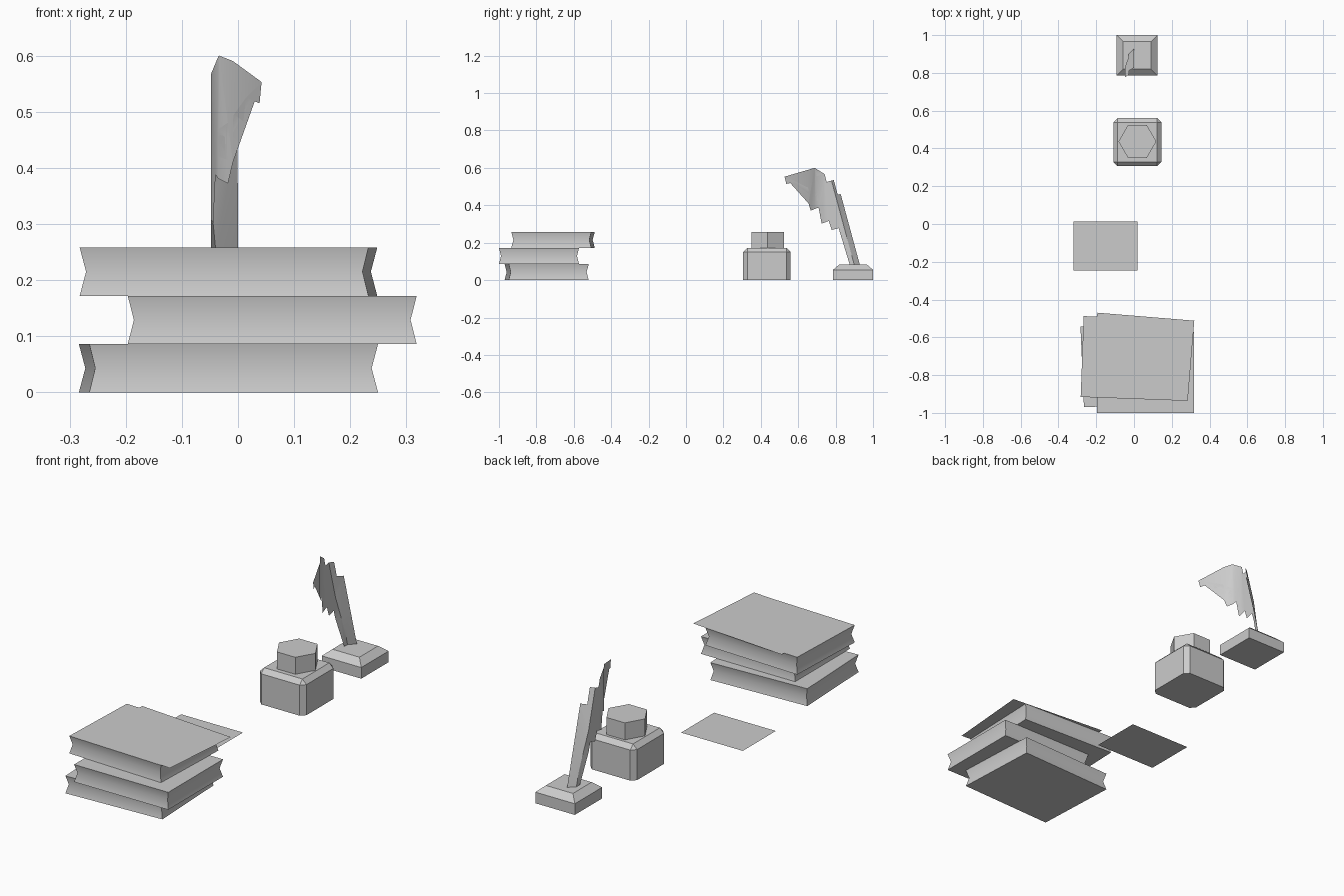
import bpy, bmesh, math
from mathutils import Matrix, Vector

cube = bpy.data.objects.get("Cube")
if cube:
    bpy.data.objects.remove(cube, do_unlink=True)

grey = bpy.data.materials.new("plain_grey")
grey.use_nodes = True
colour = (0.6, 0.6, 0.6, 1)
grey.diffuse_color = colour
grey.node_tree.nodes["Principled BSDF"].inputs["Base Color"].default_value = colour


def finish(name, bm, loc=(0, 0, 0), turn=0, smooth=False):
    """Turn a bmesh into a named object, with edges kept sharp if smooth."""
    mesh = bpy.data.meshes.new(name)
    bm.to_mesh(mesh)
    bm.free()
    mesh.materials.append(grey)
    obj = bpy.data.objects.new(name, mesh)
    bpy.context.collection.objects.link(obj)
    obj.location = loc
    obj.rotation_euler.z = math.radians(turn)
    if smooth:
        bpy.ops.object.select_all(action='DESELECT')
        obj.select_set(True)
        bpy.context.view_layer.objects.active = obj
        bpy.ops.object.shade_smooth_by_angle(angle=math.radians(35))
    return obj


def stack(rings):
    """Box built from stacked rectangles (half_x, half_y, z), capped."""
    bm = bmesh.new()
    loops = [[bm.verts.new((sx * hx, sy * hy, z))
              for sx, sy in ((-1, -1), (1, -1), (1, 1), (-1, 1))]
             for hx, hy, z in rings]
    bm.faces.new(loops[0][::-1])
    bm.faces.new(loops[-1])
    for low, high in zip(loops, loops[1:]):
        for i in range(4):
            j = (i + 1) % 4
            bm.faces.new((low[i], low[j], high[j], high[i]))
    return bm


def sheet(name, width, depth, loc, turn=0):
    bm = bmesh.new()
    bmesh.ops.create_grid(bm, x_segments=1, y_segments=1, size=0.5,
                          matrix=Matrix.Diagonal((width, depth, 1, 1)))
    finish(name, bm, loc, turn)


# Pile of books with sides pinched in at mid height
BW, BD, BH, PINCH = 0.2575, 0.214, 0.086, 0.011
for i, (name, x, y, turn) in enumerate((("bottom_book", -0.017, -0.745, 2.5),
                                        ("middle_book", 0.061, -0.786, 0),
                                        ("top_book", -0.017, -0.711, -2.1))):
    bm = stack([(BW, BD, 0), (BW - PINCH, BD - PINCH, BH / 2), (BW, BD, BH)])
    finish(name, bm, (x, y, i * BH), turn, smooth=True)

# Loose paper
sheet("paper_on_books", 2 * BW, 2 * BD, (0.045, -0.704, 3 * BH + 0.001), -4.7)
sheet("paper_on_ground", 0.338, 0.258, (-0.151, -0.116, 0.0005))

# Ink pot, bevelled everywhere except around the bottom
bm = stack([(0.127, 0.127, 0), (0.127, 0.127, 0.173)])
edges = [e for e in bm.edges if max(v.co.z for v in e.verts) > 0.1]
bmesh.ops.bevel(bm, geom=edges, offset=0.022, segments=1, affect='EDGES')
finish("ink_pot", bm, (0.018, 0.433, 0))

# Six-sided lid
bm = bmesh.new()
bmesh.ops.create_cone(bm, cap_ends=True, segments=6, radius1=0.1, radius2=0.1,
                      depth=0.084, matrix=Matrix.Rotation(math.pi / 6, 4, 'Z'))
xs = max(v.co.x for v in bm.verts)
if xs < 0.095:  # put corners on the x axis
    bmesh.ops.rotate(bm, verts=bm.verts, matrix=Matrix.Rotation(math.pi / 6, 3, 'Z'))
finish("ink_pot_lid", bm, (0.018, 0.437, 0.215))

# Quill stand
bm = stack([(0.108, 0.107, 0), (0.108, 0.107, 0.055), (0.074, 0.073, 0.084)])
finish("quill_stand", bm, (0.016, 0.893, 0))

# Quill: flat outline in side view, creased and then curled sideways
outline = [(.527, .553), (.688, .6), (.699, .557), (.741, .567), (.752, .525),
           (.79, .535), (.811, .457), (.827, .46), (.93, .08), (.876, .08),
           (.816, .278), (.779, .268), (.763, .316), (.725, .302), (.709, .388),
           (.667, .372), (.655, .41), (.705, .425), (.703, .462), (.667, .455),
           (.651, .495), (.608, .483), (.597, .525), (.536, .515)]
curl = [(.527, .042), (.655, -.009), (.69, -.035), (.74, -.048),
        (.83, -.048), (.88, -.03), (.95, -.03)]
LEAN, LIP = 0.27, 0.03


def curl_x(y, z):
    x = curl[-1][1]
    for (y0, x0), (y1, x1) in zip(curl, curl[1:]):
        if y <= y1:
            x = x0 + (x1 - x0) * (y - y0) / (y1 - y0)
            break
    back = 0.93 - LEAN * (z - 0.08) - y
    return x * min(1, max(0, back / LIP))


bm = bmesh.new()
bm.faces.new([bm.verts.new((0, y, z)) for y, z in outline])
bmesh.ops.triangulate(bm, faces=bm.faces[:])
creases = [((0, y, 0), (0, 1, 0)) for y, _ in curl[1:-1]]
creases.append(((0, 0.93 - LIP, 0.08), (0, 1, LEAN)))
for point, normal in creases:
    bmesh.ops.bisect_plane(bm, geom=bm.verts[:] + bm.edges[:] + bm.faces[:],
                           plane_co=Vector(point), plane_no=Vector(normal))
for v in bm.verts:
    v.co.x = curl_x(v.co.y, v.co.z)
finish("quill", bm, smooth=True)
